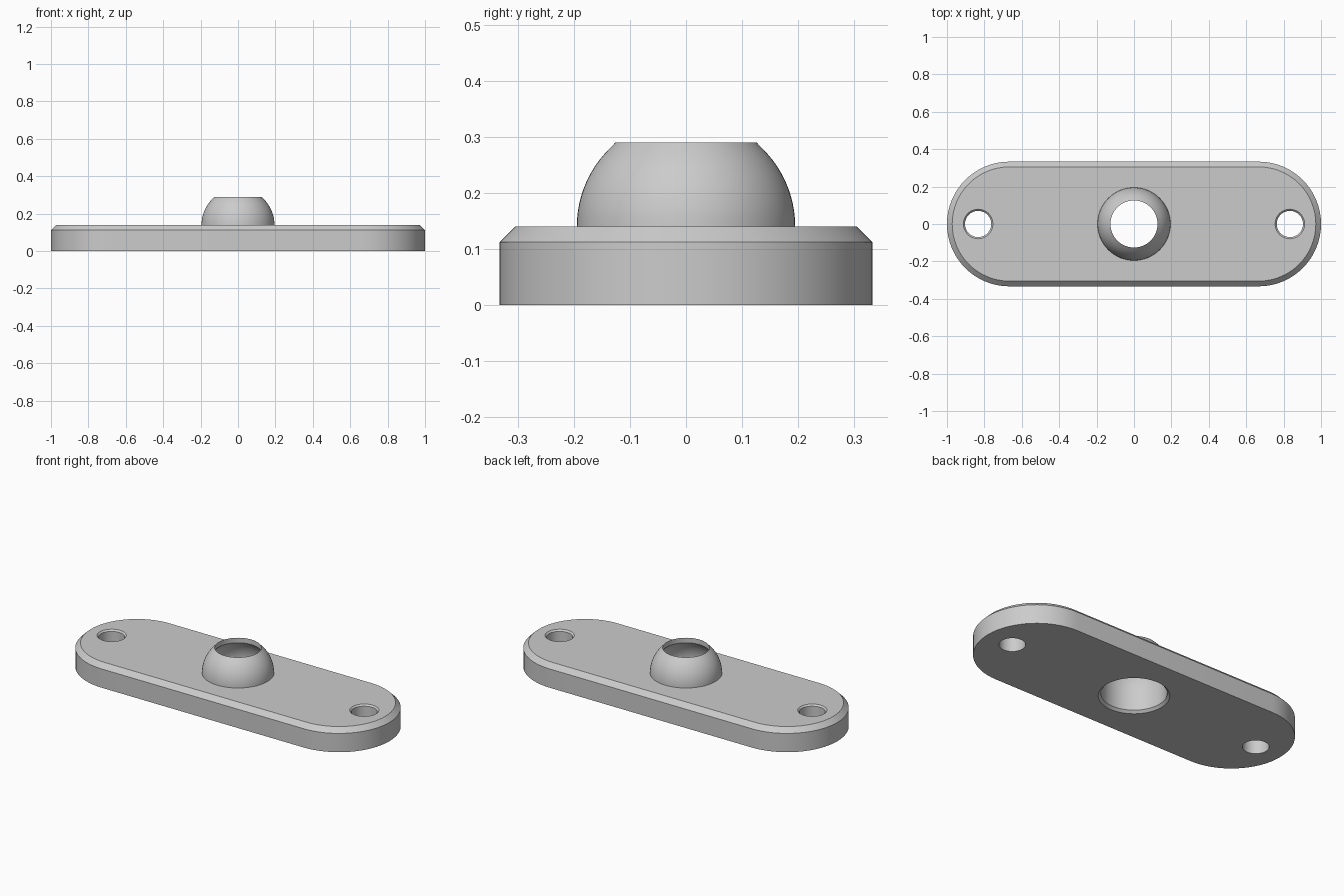
import bpy
import bmesh
from math import sin, cos, pi, sqrt, atan2

cube = bpy.data.objects.get("Cube")
if cube:
    bpy.data.objects.remove(cube)

HALF_WIDTH, STRAIGHT, THICK = 1 / 3, 2 / 3, 0.14
BEVEL = 0.028
DOME_R, CAVITY_R, OPENING_R, DOME_TOP = 0.195, 0.174, 0.126, 0.29
MOUTH_R, MOUTH_BEVEL = 0.188, 0.014
HOLE_X, HOLE_R, HOLE_RIM = 5 / 6, 0.07, 0.079

grey = bpy.data.materials.new("light grey")
grey.use_nodes = True
grey.diffuse_color = (0.6, 0.6, 0.6, 1)
grey.node_tree.nodes["Principled BSDF"].inputs["Base Color"].default_value = (0.6, 0.6, 0.6, 1)


def circle(bm, r, z, x=0, n=64):
    return [bm.verts.new((x + r * cos(2 * pi * i / n), r * sin(2 * pi * i / n), z))
            for i in range(n)]


def stadium(bm, r, z, n=32):
    points = []
    for side, start in ((1, -pi / 2), (-1, pi / 2)):
        for i in range(n + 1):
            a = start + pi * i / n
            points.append(bm.verts.new((side * STRAIGHT + r * cos(a), r * sin(a), z)))
    return points


def loft(bm, rings):
    for a, b in zip(rings, rings[1:]):
        for i in range(len(a)):
            j = (i + 1) % len(a)
            bm.faces.new((a[i], a[j], b[j], b[i]))


def cap(bm, loops, direction):
    """Fill the flat area inside the first loop, around the other loops."""
    edges = []
    for loop in loops:
        for v, w in zip(loop, loop[1:] + loop[:1]):
            edges.append(bm.edges.get((v, w)) or bm.edges.new((v, w)))
    made = bmesh.ops.triangle_fill(bm, edges=edges, use_beauty=True,
                                   normal=(0, 0, direction))["geom"]
    for f in made:
        if isinstance(f, bmesh.types.BMFace):
            f.normal_update()
            if f.normal.z * direction < 0:
                f.normal_flip()


def finish(bm, name):
    mesh = bpy.data.meshes.new(name)
    bm.to_mesh(mesh)
    bm.free()
    mesh.materials.append(grey)
    obj = bpy.data.objects.new(name, mesh)
    bpy.context.collection.objects.link(obj)
    bpy.ops.object.select_all(action='DESELECT')
    obj.select_set(True)
    bpy.context.view_layer.objects.active = obj
    bpy.ops.object.shade_smooth_by_angle(angle=pi / 6)


# Base plate with bevelled top edge and two screw holes
bm = bmesh.new()
wall = [stadium(bm, HALF_WIDTH, 0), stadium(bm, HALF_WIDTH, THICK - BEVEL),
        stadium(bm, HALF_WIDTH - BEVEL, THICK)]
loft(bm, wall)
top, bottom = [wall[-1]], [wall[0]]
for x in (-HOLE_X, HOLE_X):
    hole = [circle(bm, HOLE_RIM, THICK, x), circle(bm, HOLE_R, THICK - 0.009, x),
            circle(bm, HOLE_R, 0, x)]
    loft(bm, hole)
    top.append(hole[0])
    bottom.append(hole[-1])
top.append(circle(bm, DOME_R, THICK))
bottom.append(circle(bm, MOUTH_R, 0))
cap(bm, top, 1)
cap(bm, bottom, -1)
finish(bm, "base_plate")

# Hollow dome: outer sphere, short vertical lip, inner sphere, straight bore
STEPS = 12
outer_angle = atan2(DOME_TOP - THICK, sqrt(DOME_R ** 2 - (DOME_TOP - THICK) ** 2))
inner_angle = atan2(sqrt(CAVITY_R ** 2 - OPENING_R ** 2), OPENING_R)


def arc(r, end):
    return [(r * cos(end * i / STEPS), THICK + r * sin(end * i / STEPS))
            for i in range(STEPS + 1)]


profile = arc(DOME_R, outer_angle)
profile[-1] = (OPENING_R, DOME_TOP)
profile += arc(CAVITY_R, inner_angle)[::-1]
profile += [(CAVITY_R, MOUTH_BEVEL), (MOUTH_R, 0)]
bm = bmesh.new()
loft(bm, [circle(bm, r, z) for r, z in profile])
finish(bm, "hollow_dome")
